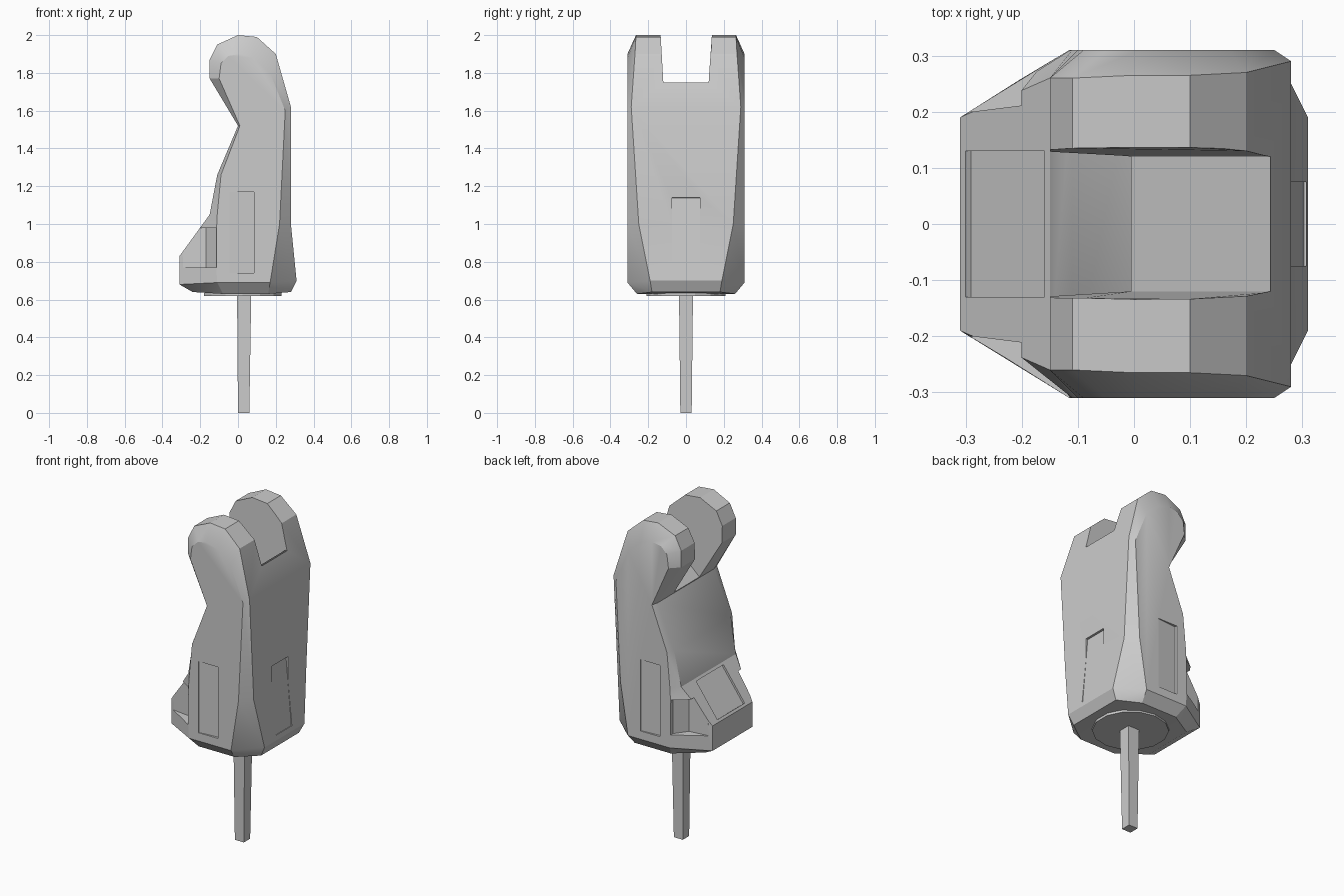
import bpy, bmesh
from math import radians
from mathutils import Matrix

old = bpy.data.objects.get("Cube")
if old:
    bpy.data.objects.remove(old)

grey = bpy.data.materials.new("plain grey")
grey.use_nodes = True
grey.diffuse_color = (0.6, 0.6, 0.6, 1)
grey.node_tree.nodes["Principled BSDF"].inputs["Base Color"].default_value = (0.6, 0.6, 0.6, 1)


def add_object(name, bm):
    bmesh.ops.remove_doubles(bm, verts=bm.verts, dist=0.0005)
    bmesh.ops.recalc_face_normals(bm, faces=bm.faces)
    mesh = bpy.data.meshes.new(name)
    bm.to_mesh(mesh)
    bm.free()
    mesh.materials.append(grey)
    ob = bpy.data.objects.new(name, mesh)
    bpy.context.collection.objects.link(ob)
    return ob


def loft(name, rings):
    """Skin a list of matching point loops and cap both ends."""
    bm = bmesh.new()
    loops = [[bm.verts.new(p) for p in ring] for ring in rings]
    n = len(loops[0])
    for a, b in zip(loops, loops[1:]):
        for i in range(n):
            j = (i + 1) % n
            bm.faces.new((a[i], a[j], b[j], b[i]))
    bm.faces.new(loops[0])
    bm.faces.new(loops[-1])
    return add_object(name, bm)


def box(name, centre, size, axis="Z", angle=0):
    bm = bmesh.new()
    bmesh.ops.create_cube(bm, size=1)
    bm.transform(Matrix.Translation(centre) @ Matrix.Rotation(radians(angle), 4, axis)
                 @ Matrix.Diagonal((*size, 1)))
    return add_object(name, bm)


def cut(target, cutter):
    cutter.hide_render = True
    cutter.hide_viewport = True
    mod = target.modifiers.new(cutter.name, "BOOLEAN")
    mod.operation = "DIFFERENCE"
    mod.solver = "EXACT"
    mod.object = cutter


# Body outline: x, z, half depth of the middle slab, then x, z on the side face
outline = [
    (-.31, .68, .19, -.11, .69), (-.31, .83, .19, -.12, .84),
    (-.15, 1.05, .26, -.11, 1.05), (-.11, 1.26, .27, -.09, 1.26),
    (0, 1.52, .27, .01, 1.52), (-.15, 1.77, .26, -.10, 1.77),
    (-.15, 1.87, .26, -.09, 1.85), (-.11, 1.95, .26, -.05, 1.89),
    (0, 2, .265, .01, 1.9), (.1, 1.99, .265, .08, 1.88),
    (.2, 1.9, .27, .17, 1.8), (.28, 1.62, .29, .25, 1.6),
    (.28, 1.0, .25, .22, 1.0), (.31, .7, .19, .17, .69),
    (.28, .64, .18, .17, .69), (.16, .63, .26, .17, .69),
    (-.08, .63, .26, -.11, .69), (-.24, .64, .16, -.11, .69),
]


def side_ring(s):
    return [(ox, s * .31, oz) for x, z, y, ox, oz in outline]


def slab_ring(s):
    return [(x, s * y, z) for x, z, y, ox, oz in outline]


body = loft("body", [side_ring(-1), slab_ring(-1), slab_ring(1), side_ring(1)])

# Slot between the two top lobes, with a sloping floor
slot = loft("slot_cutter", [
    [(.6, -.12, 1.75), (.23, -.12, 1.75), (-.4, -.12, 1.15), (-.4, .12, 1.15),
     (.23, .12, 1.75), (.6, .12, 1.75)],
    [(.6, -.14, 2.1), (.23, -.14, 2.1), (-.4, -.14, 2.1), (-.4, .14, 2.1),
     (.23, .14, 2.1), (.6, .14, 2.1)]])
# Keep the slot floor clear of the lower front
for v in slot.data.vertices:
    if v.co.x < -.3 and v.co.z < 1.3:
        v.co.x, v.co.z = -.03, 1.505
    elif v.co.x < -.3:
        v.co.x = -.3
cut(body, slot)

# Shallow recessed panels
cut(body, box("front_panel_cutter", (.02, -.31, .955), (.13, .02, .43), "Z", 5))
cut(body, box("back_panel_cutter", (.02, .31, .955), (.13, .02, .43), "Z", 5))
cut(body, box("side_panel_cutter", (.3, 0, .935), (.03, .15, .41), "Y", -5))
cut(body, box("toe_panel_cutter", (-.23, 0, .94), (.24, .26, .024), "Y", -54))

# Notches where the toe meets the body
for label, s in (("front", -1), ("back", 1)):
    wedge = [(-.29, .2), (-.17, .215), (-.115, .29), (-.115, .4), (-.29, .4)]
    cut(body, loft(label + "_notch_cutter",
                   [[(x, s * y, z) for x, y in wedge] for z in (.77, .98)]))

# Round plate under the body
bm = bmesh.new()
bmesh.ops.create_cone(bm, cap_ends=True, segments=14, radius1=.21, radius2=.21, depth=.015,
                      matrix=Matrix.Translation((.025, 0, .627)))
plate = add_object("base_plate", bm)

# Stick, slightly wider at the top
stick = loft("stick", [
    [(0, -.03, 0), (.06, -.03, 0), (.06, .03, 0), (0, .03, 0)],
    [(-.005, -.037, .63), (.07, -.037, .63), (.07, .037, .63), (-.005, .037, .63)]])

# Soft shading on gentle edges of the body
bpy.ops.object.select_all(action="DESELECT")
body.select_set(True)
bpy.context.view_layer.objects.active = body
bpy.ops.object.shade_smooth_by_angle(angle=radians(25))
